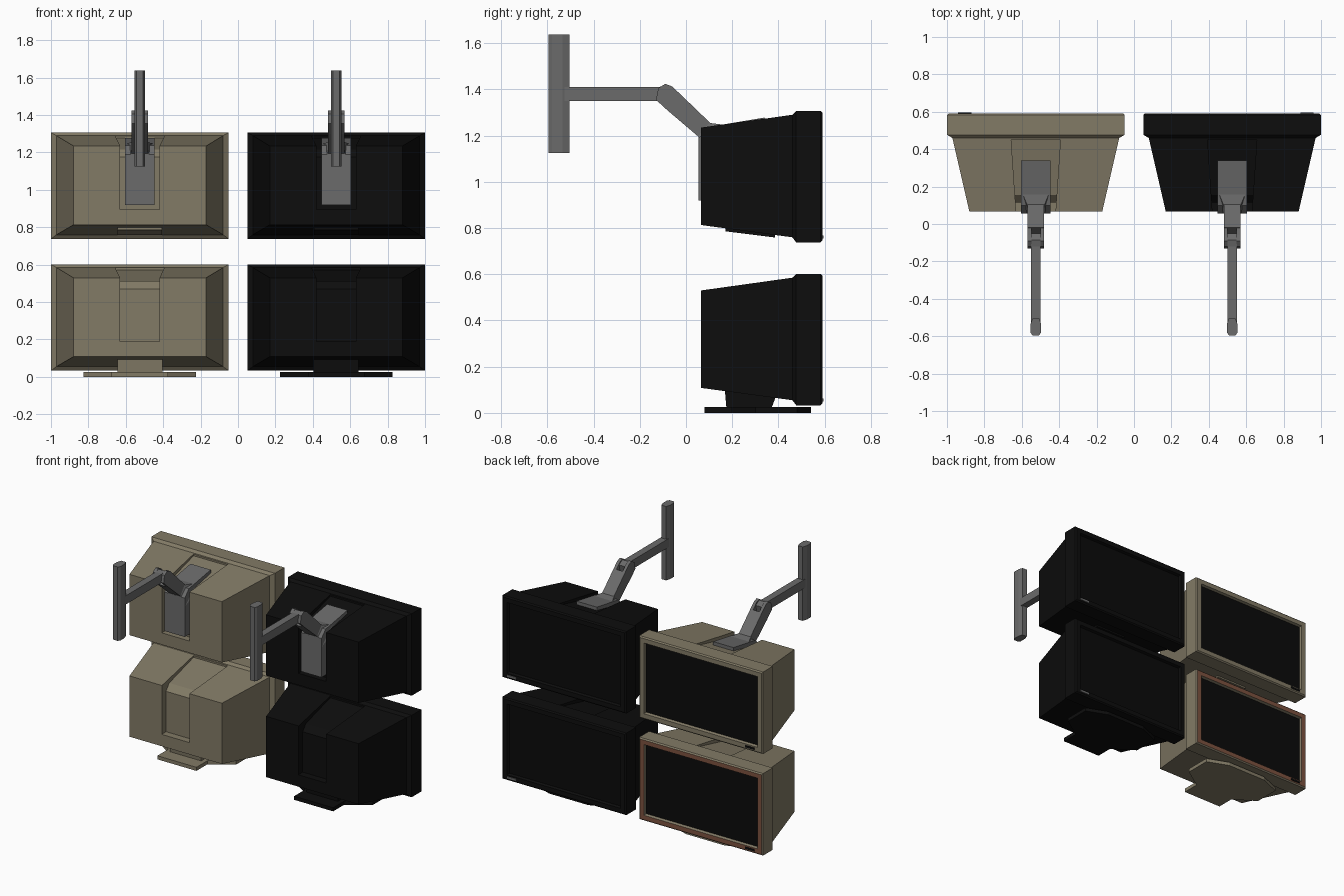
import bpy, bmesh

if "Cube" in bpy.data.objects:
    bpy.data.objects.remove(bpy.data.objects["Cube"])


def material(name, r, g, b):
    m = bpy.data.materials.new(name)
    m.diffuse_color = (r, g, b, 1)
    m.use_nodes = True
    m.node_tree.nodes["Principled BSDF"].inputs["Base Color"].default_value = m.diffuse_color
    return m


TAN = material("beige plastic", 0.225, 0.197, 0.133)
BLACK = material("black plastic", 0.0042, 0.0042, 0.0042)
GREY = material("grey metal", 0.145, 0.145, 0.145)
BROWN = material("brown trim", 0.205, 0.085, 0.05)
SCREEN = material("dark screen", 0.003, 0.003, 0.003)


def finish(bm, name, mats):
    bmesh.ops.recalc_face_normals(bm, faces=bm.faces[:])
    me = bpy.data.meshes.new(name)
    bm.to_mesh(me)
    bm.free()
    for m in mats:
        me.materials.append(m)
    ob = bpy.data.objects.new(name, me)
    bpy.context.collection.objects.link(ob)
    return ob


def loft(name, rings, mats, face_mats=None):
    """Join matching rings of points and cap both ends."""
    face_mats = face_mats or {}
    bm = bmesh.new()
    vs = [[bm.verts.new(p) for p in r] for r in rings]
    bm.faces.new(vs[0])
    n = len(vs[0])
    for s in range(len(vs) - 1):
        for i in range(n):
            j = (i + 1) % n
            f = bm.faces.new((vs[s][i], vs[s][j], vs[s + 1][j], vs[s + 1][i]))
            f.material_index = face_mats.get(s, 0)
    bm.faces.new(vs[-1]).material_index = face_mats.get("cap", 0)
    return finish(bm, name, mats)


def slab(name, cx, dz, pts, mat, left=None):
    """Side profile of (y, z, half width), spanning the width across x."""
    a = [(cx - w if left is None else cx + left, y, z + dz) for y, z, w in pts]
    b = [(cx + w, y, z + dz) for y, z, w in pts]
    return loft(name, [a, b], [mat])


def flat(pts, w):
    return [(y, z, w) for y, z in pts]


def plan(name, cx, outline, z0, z1, mat):
    """Mirrored half outline of (x, y), extruded up z."""
    full = outline + [(-x, y) for x, y in reversed(outline)]
    return loft(name, [[(cx + x, y, z) for x, y in full] for z in (z0, z1)], [mat])


def monitor(label, cx, dz, mat, trim, led_x, led_mat):
    # tapered case, bezel, frame lip and recessed screen
    sections = [(0.066, 0.355, 0.108, 0.53), (0.46, 0.446, 0.055, 0.585),
                (0.477, 0.475, 0.033, 0.602), (0.582, 0.475, 0.033, 0.602),
                (0.59, 0.467, 0.041, 0.594), (0.59, 0.436, 0.072, 0.563),
                (0.572, 0.43, 0.078, 0.557)]
    rings = [[(cx - h, y, a + dz), (cx + h, y, a + dz),
              (cx + h, y, b + dz), (cx - h, y, b + dz)] for y, h, a, b in sections]
    case = loft(label + "_case", rings, [mat, SCREEN, trim], {"cap": 1, 4: 2})
    # groove over the back and top, widening toward the bezel
    prof = [(0.0, 0.19), (0.115, 0.19), (0.115, 0.47), (0.155, 0.512),
            (0.45, 0.572), (0.45, 0.7), (0.0, 0.7)]
    cutter = slab("groove_cutter", cx, dz,
                  [(y, z, 0.101 + 0.068 * y) for y, z in prof], mat)
    cutter.hide_render = True
    mod = case.modifiers.new("groove", "BOOLEAN")
    mod.object = cutter
    mod.operation = "DIFFERENCE"
    mod.solver = "EXACT"
    bpy.context.view_layer.objects.active = case
    bpy.ops.object.modifier_apply(modifier="groove")
    bpy.data.objects.remove(cutter)
    # power light on the frame
    slab(label + "_power_light", cx + led_x, dz,
         flat([(0.585, 0.05), (0.595, 0.05), (0.595, 0.063), (0.585, 0.063)], 0.035), led_mat)


def stand(label, cx, mat):
    slab(label + "_stand_neck", cx, 0,
         flat([(0.168, 0.1), (0.175, 0.02), (0.37, 0.02), (0.385, 0.06), (0.385, 0.1)], 0.12), mat)
    plan(label + "_stand_base", cx,
         [(0.15, 0.08), (0.15, 0.2), (0.3, 0.3), (0.3, 0.48), (0.15, 0.54)], 0, 0.025, mat)


def wall_mount(label, cx, dz, mat):
    # pad underneath where a stand would plug in
    slab(label + "_stand_socket", cx, dz,
         flat([(0.17, 0.11), (0.17, 0.081), (0.385, 0.054), (0.385, 0.1)], 0.118), mat)
    # bent plate sitting in the groove
    slab(label + "_mount_plate", cx, 0,
         flat([(0.055, 0.92), (0.055, 1.19), (0.1, 1.238), (0.34, 1.278),
               (0.34, 1.22), (0.13, 1.19), (0.13, 0.92)], 0.078), GREY)
    # flared root of the arm
    slab(label + "_arm_root", cx, 0,
         [(0.055, 1.2, 0.045), (0.1, 1.255, 0.045), (0.18, 1.245, 0.078),
          (0.1, 1.15, 0.078), (0.056, 1.13, 0.078)], GREY)
    # sloping arm with fork cheeks at the elbow
    slab(label + "_lower_arm", cx, 0,
         flat([(-0.075, 1.305), (-0.02, 1.375), (0.11, 1.25), (0.06, 1.19)], 0.045), GREY)
    for side in (-1, 1):
        slab(label + "_elbow_cheek", cx, 0,
             flat([(-0.13, 1.355), (-0.12, 1.405), (-0.09, 1.424), (-0.06, 1.413),
                   (-0.015, 1.37), (-0.07, 1.3)], side * 0.045), GREY, side * 0.024)
    # level arm
    slab(label + "_upper_arm", cx, 0,
         flat([(-0.53, 1.35), (-0.53, 1.41), (-0.12, 1.41), (-0.085, 1.418),
               (-0.05, 1.395), (-0.06, 1.35)], 0.025), GREY)
    # upright wall bar
    plan(label + "_wall_bar", cx,
         [(0.018, -0.595), (0.028, -0.58), (0.028, -0.535), (0.018, -0.505)],
         1.125, 1.638, GREY)


# two colours, each as a desk version and a wall version
LIFT = 0.705
for colour, cx, mat, trim, led_x, led_mat in (
        ("beige", -0.525, TAN, BROWN, -0.38, BLACK),
        ("black", 0.525, BLACK, BLACK, 0.4, GREY)):
    monitor(colour + "_desk_monitor", cx, 0, mat, trim, led_x, led_mat)
    stand(colour + "_desk_monitor", cx, mat)
    monitor(colour + "_wall_monitor", cx, LIFT, mat, mat, led_x, led_mat)
    wall_mount(colour + "_wall_monitor", cx, LIFT, mat)
